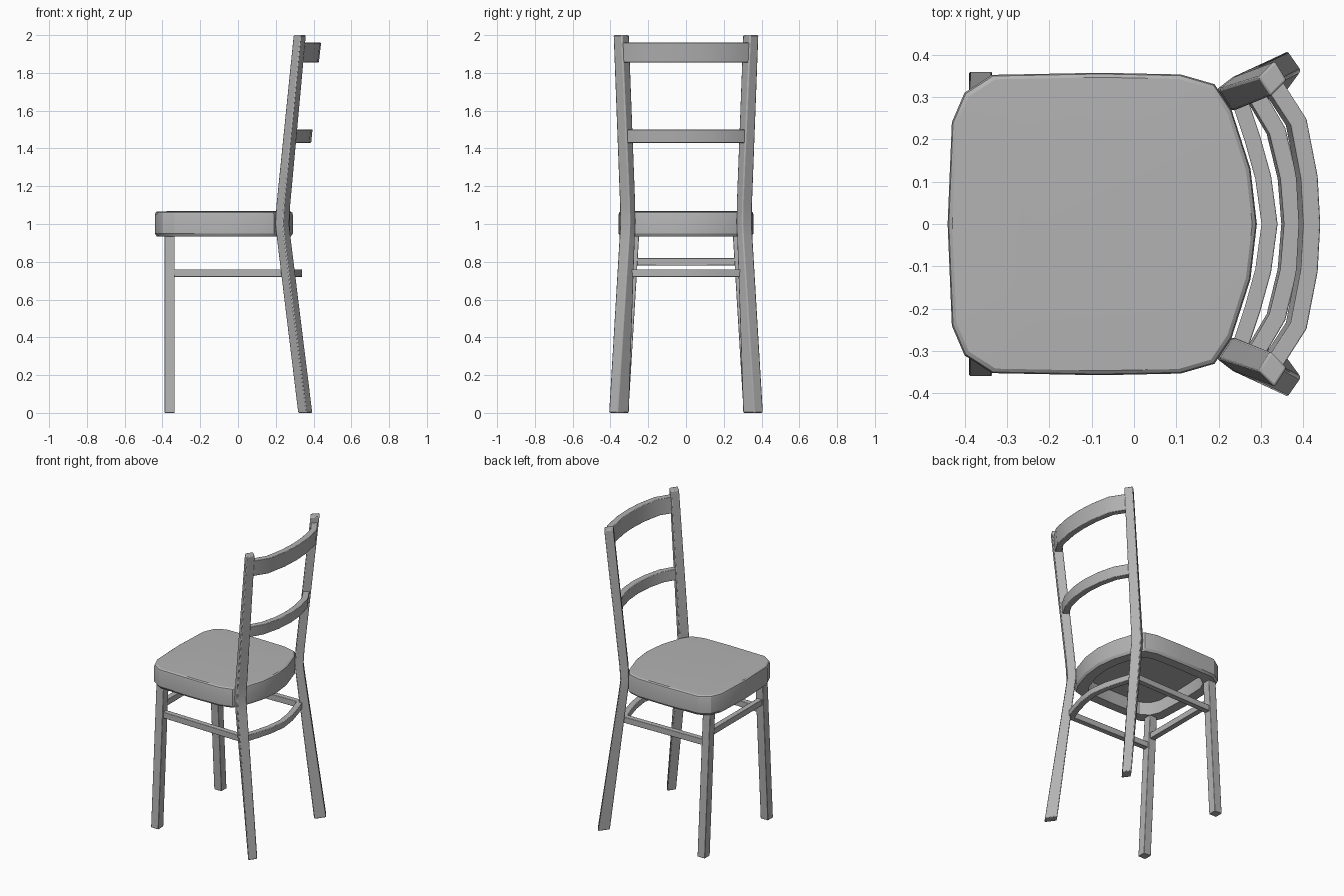
import bpy
import bmesh
from math import radians
from mathutils import Vector

if "Cube" in bpy.data.objects:
    bpy.data.objects.remove(bpy.data.objects["Cube"], do_unlink=True)

GREY = (0.45, 0.45, 0.45, 1.0)
mat = bpy.data.materials.new("plain_grey")
mat.use_nodes = True
mat.diffuse_color = GREY
mat.node_tree.nodes["Principled BSDF"].inputs["Base Color"].default_value = GREY


def loft(name, loops, bevel=0.0):
    """Skin a series of equal-length closed loops and cap both ends."""
    bm = bmesh.new()
    rings = [[bm.verts.new(p) for p in loop] for loop in loops]
    n = len(rings[0])
    for a, b in zip(rings, rings[1:]):
        for i in range(n):
            j = (i + 1) % n
            bm.faces.new((a[i], a[j], b[j], b[i]))
    bm.faces.new(rings[0][::-1])
    bm.faces.new(rings[-1])
    bmesh.ops.recalc_face_normals(bm, faces=bm.faces[:])
    mesh = bpy.data.meshes.new(name)
    bm.to_mesh(mesh)
    bm.free()
    mesh.materials.append(mat)
    obj = bpy.data.objects.new(name, mesh)
    bpy.context.collection.objects.link(obj)
    if bevel:
        mod = obj.modifiers.new("soft_edges", 'BEVEL')
        mod.width = bevel
        mod.segments = 2
        mod.limit_method = 'ANGLE'
        mod.angle_limit = radians(40)
    bpy.ops.object.select_all(action='DESELECT')
    bpy.context.view_layer.objects.active = obj
    obj.select_set(True)
    bpy.ops.object.shade_smooth_by_angle(angle=radians(30))
    return obj


def bar(name, path, z0, z1, thick, lean=0.0):
    """Sweep an upright rectangle along a plan path; lean shifts the top in x."""
    pts = [Vector((x, y, 0)) for x, y in path]
    loops = []
    for i, p in enumerate(pts):
        t = (pts[min(i + 1, len(pts) - 1)] - pts[max(i - 1, 0)]).normalized()
        side = Vector((t.y, -t.x, 0)) * thick / 2
        low = Vector((-lean / 2, 0, z0))
        high = Vector((lean / 2, 0, z1))
        loops.append([p + side + low, p - side + low, p - side + high, p + side + high])
    return loft(name, loops, 0.003)


def mirrored(half):
    """Complete a plan path that starts on the centre line."""
    return [(x, -y) for x, y in half[:0:-1]] + half


# Seat: rounded outline lofted up from a hollow underside
half = [(-0.44, 0), (-0.43, 0.24), (-0.40, 0.31), (-0.335, 0.352), (-0.08, 0.357),
        (0.11, 0.353), (0.19, 0.33), (0.23, 0.27), (0.275, 0.13), (0.29, 0)]
outline = half + [(x, -y) for x, y in half[-2:0:-1]]
CENTRE = -0.075
levels = [(0.8, 1.02), (0.8, 0.935), (0.975, 0.935), (1, 0.95),
          (1, 1.05), (0.992, 1.06), (0.97, 1.066), (0.6, 1.07)]
loft("seat", [[(CENTRE + (x - CENTRE) * s, y * s, z) for x, y in outline]
              for s, z in levels])

# Back posts: height, centre, and the two edge vectors of the skewed section
POST = [(0, (0.356, 0.355), (0.033, -0.047), (0.045, 0.062)),
        (0.92, (0.243, 0.312), (0.035, -0.052), (0.042, 0.033)),
        (1.0, (0.234, 0.308), (0.035, -0.052), (0.042, 0.032)),
        (1.1, (0.240, 0.309), (0.035, -0.052), (0.042, 0.033)),
        (2.0, (0.327, 0.343), (0.029, -0.046), (0.039, 0.039))]

for label, s in (("left", -1), ("right", 1)):
    loops = []
    for z, c, a, b in POST:
        c, a, b = Vector(c), Vector(a) / 2, Vector(b) / 2
        corners = (c + a + b, c - a + b, c - a - b, c + a - b)
        loops.append([(p.x, p.y * s, z) for p in corners])
    loft("back_post_" + label, loops, 0.006)

    # Front legs splay outward toward the floor
    r = 0.027
    loft("front_leg_" + label,
         [[(-0.362 + dx * r, s * y + dy * r, z)
           for dx, dy in ((-1, -1), (1, -1), (1, 1), (-1, 1))]
          for z, y in ((0, 0.332), (0.96, 0.274))], 0.003)

    # Side stretchers
    bar("side_stretcher_" + label,
        [(-0.36, s * 0.287), (0.26, s * 0.3)], 0.72, 0.76, 0.036)

# Front and curved rear stretchers
bar("front_stretcher", [(-0.362, -0.28), (-0.362, 0.28)], 0.78, 0.82, 0.036)
bar("rear_stretcher", mirrored([(0.32, 0), (0.305, 0.11), (0.28, 0.2), (0.25, 0.29)]),
    0.72, 0.76, 0.038)

# Curved back slats
bar("lower_back_slat",
    mirrored([(0.371, 0), (0.362, 0.11), (0.335, 0.22), (0.282, 0.31)]),
    1.43, 1.50, 0.04, 0.007)
bar("upper_back_slat",
    mirrored([(0.414, 0), (0.408, 0.11), (0.383, 0.24), (0.322, 0.335)]),
    1.855, 1.96, 0.04, 0.012)
